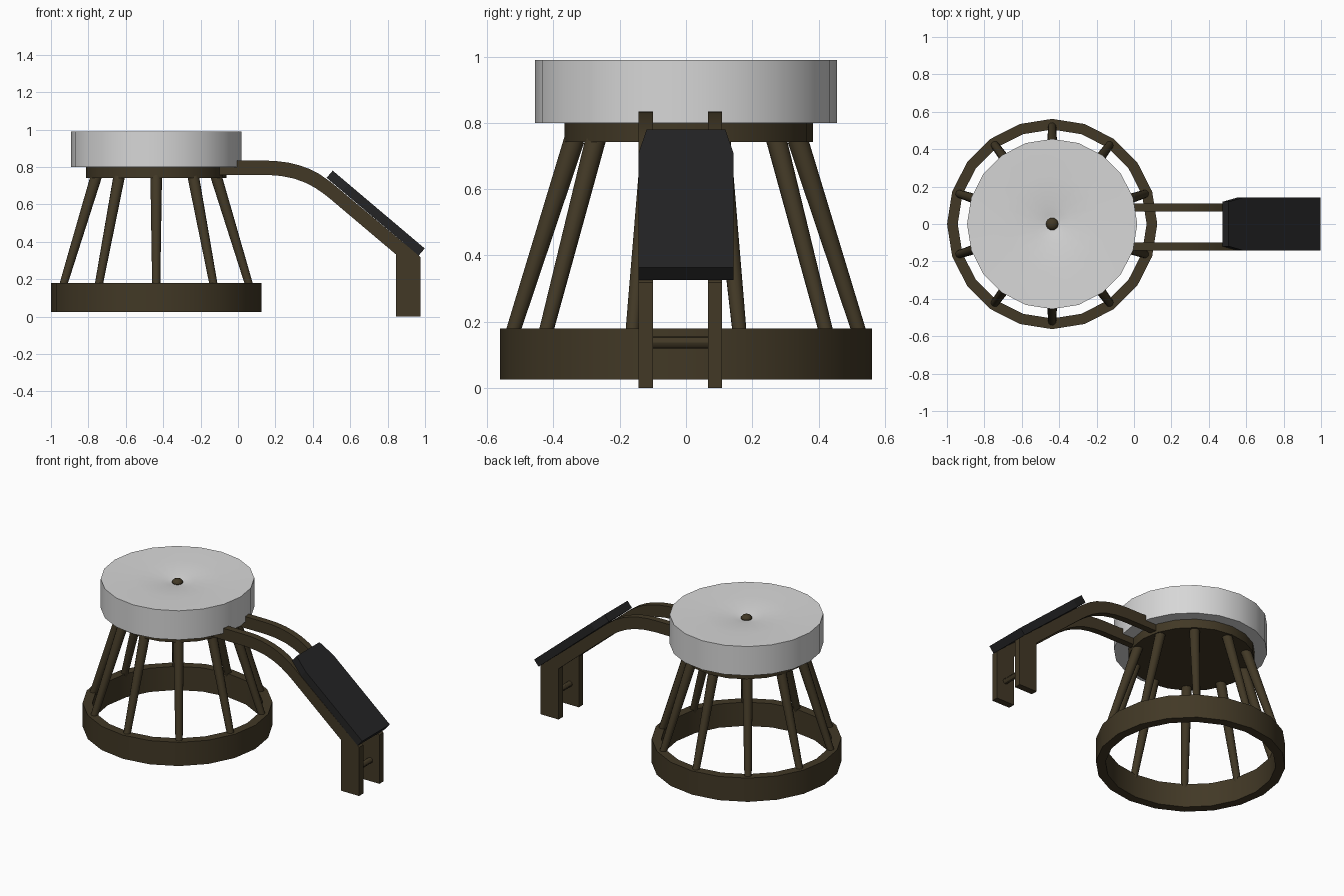
import bpy, bmesh, math
from mathutils import Vector

if "Cube" in bpy.data.objects:
    bpy.data.objects.remove(bpy.data.objects["Cube"])

CX = -0.4375   # axis of the round stool
SIDES = 20


def material(name, rgb):
    m = bpy.data.materials.new(name)
    m.use_nodes = True
    m.diffuse_color = (*rgb, 1)
    m.node_tree.nodes["Principled BSDF"].inputs["Base Color"].default_value = (*rgb, 1)
    return m


wood = material("dark wood", (0.054, 0.040, 0.019))
cushion = material("light grey cushion", (0.68, 0.68, 0.68))
black = material("black padding", (0.017, 0.017, 0.018))


def finish(name, bm, mat, smooth=True):
    bmesh.ops.remove_doubles(bm, verts=bm.verts, dist=1e-5)
    bmesh.ops.recalc_face_normals(bm, faces=bm.faces)
    mesh = bpy.data.meshes.new(name)
    bm.to_mesh(mesh)
    bm.free()
    ob = bpy.data.objects.new(name, mesh)
    bpy.context.collection.objects.link(ob)
    mesh.materials.append(mat)
    if smooth:
        bpy.ops.object.select_all(action='DESELECT')
        ob.select_set(True)
        bpy.context.view_layer.objects.active = ob
        bpy.ops.object.shade_smooth_by_angle(angle=math.radians(30))
    return ob


def lathe(name, profile, mat, y=0.0, closed=False):
    """Spin an (r, z) profile around the stool axis."""
    bm = bmesh.new()
    pts = [bm.verts.new((CX + r, y, z)) for r, z in profile]
    edges = [bm.edges.new(p) for p in zip(pts, pts[1:])]
    if closed:
        edges.append(bm.edges.new((pts[-1], pts[0])))
    bmesh.ops.spin(bm, geom=pts + edges, cent=(CX, y, 0), axis=(0, 0, 1),
                   angle=math.tau, steps=SIDES, use_merge=True)
    return finish(name, bm, mat)


def rod(name, a, b, r1, r2, mat, sides=12):
    """Tapered round bar from a to b."""
    a, b = Vector(a), Vector(b)
    bm = bmesh.new()
    bmesh.ops.create_cone(bm, cap_ends=True, segments=sides, radius1=r1, radius2=r2,
                          depth=(b - a).length)
    turn = (b - a).to_track_quat('Z', 'Y').to_matrix().to_4x4()
    bm.transform(turn)
    bmesh.ops.translate(bm, verts=bm.verts, vec=(a + b) / 2)
    return finish(name, bm, mat)


def extrude(name, outline, vec, mat, smooth=True):
    """Extrude a flat outline of 3D points along vec."""
    bm = bmesh.new()
    face = bm.faces.new([bm.verts.new(p) for p in outline])
    out = bmesh.ops.extrude_face_region(bm, geom=[face], use_keep_orig=True)
    moved = [v for v in out["geom"] if isinstance(v, bmesh.types.BMVert)]
    bmesh.ops.translate(bm, verts=moved, vec=vec)
    return finish(name, bm, mat, smooth)


# Round cushion with a shallow dimple, and its button
lathe("seat_cushion", [(0, 0.80), (0.455, 0.80), (0.455, 0.99), (0.26, 0.985),
                       (0.10, 0.975), (0.05, 0.965), (0, 0.958)], cushion)
bm = bmesh.new()
bmesh.ops.create_uvsphere(bm, u_segments=16, v_segments=8, radius=0.033)
bmesh.ops.scale(bm, verts=bm.verts, vec=(1, 1, 0.7))
bmesh.ops.translate(bm, verts=bm.verts, vec=(CX, 0, 0.966))
finish("seat_button", bm, wood)

# Board below the cushion and the ring on the floor
lathe("seat_board", [(0, 0.742), (0.375, 0.742), (0.375, 0.802), (0, 0.802)], wood, y=0.008)
lathe("base_ring", [(0.505, 0.025), (0.562, 0.025), (0.562, 0.18), (0.505, 0.18)],
      wood, closed=True)

# Ten splayed legs
for i in range(10):
    t = math.radians(18 + 36 * i)
    c, s = math.cos(t), math.sin(t)
    rod(f"leg_{i + 1}", (CX + 0.535 * c, 0.535 * s, 0.13),
        (CX + 0.337 * c, 0.337 * s, 0.75), 0.021, 0.031, wood)

# Two curved rails that end in posts
rail = [(-0.20, 0.834), (0.14, 0.834), (0.20, 0.832), (0.27, 0.823), (0.33, 0.808),
        (0.385, 0.788), (0.435, 0.762), (0.495, 0.720), (0.976, 0.318), (0.976, 0),
        (0.845, 0), (0.845, 0.332), (0.49, 0.632), (0.45, 0.663), (0.41, 0.69),
        (0.36, 0.716), (0.30, 0.738), (0.23, 0.752), (0.15, 0.758), (-0.20, 0.758)]
for name, y in (("front_rail", -0.143), ("back_rail", 0.066)):
    extrude(name, [(x, y, z) for x, z in rail], (0, 0.043, 0), wood)

# Bar between the posts
rod("post_crossbar", (0.91, -0.12, 0.137), (0.91, 0.08, 0.137), 0.018, 0.018, wood)

# Sloping pad with clipped upper corners
top, low = Vector((0.474, 0, 0.742)), Vector((0.966, 0, 0.326))
slope = low - top
half = [(0, 0.119), (0.17, 0.143), (1, 0.143)]
outline = [top + slope * t + Vector((0, w, 0)) for t, w in half]
outline += [top + slope * t - Vector((0, w, 0)) for t, w in reversed(half)]
normal = Vector((-slope.z, 0, slope.x)).normalized()
extrude("sloping_pad", outline, normal * 0.05, black, smooth=False)
